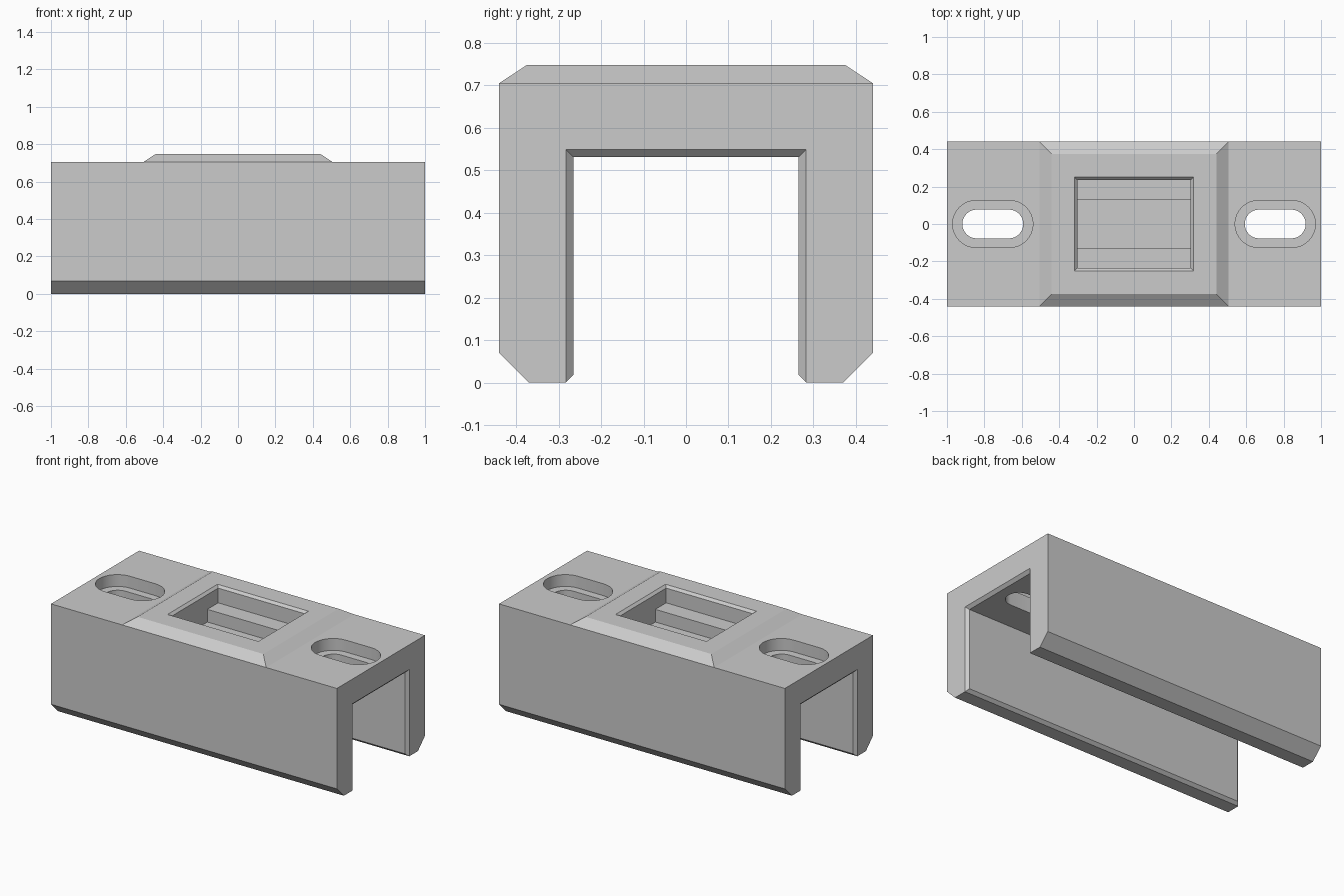
import bpy
import bmesh
import math

cube = bpy.data.objects.get("Cube")
if cube:
    bpy.data.objects.remove(cube, do_unlink=True)

grey = bpy.data.materials.new("plain_grey")
grey.use_nodes = True
COLOUR = (0.6, 0.6, 0.6, 1)
grey.diffuse_color = COLOUR
grey.node_tree.nodes["Principled BSDF"].inputs["Base Color"].default_value = COLOUR


def loft(name, rings):
    """Closed solid through matching rings of points."""
    bm = bmesh.new()
    loops = [[bm.verts.new(p) for p in ring] for ring in rings]
    n = len(loops[0])
    for a, b in zip(loops, loops[1:]):
        for i in range(n):
            j = (i + 1) % n
            bm.faces.new((a[i], a[j], b[j], b[i]))
    bm.faces.new(loops[0])
    bm.faces.new(loops[-1])
    bmesh.ops.recalc_face_normals(bm, faces=bm.faces[:])
    mesh = bpy.data.meshes.new(name)
    bm.to_mesh(mesh)
    bm.free()
    mesh.materials.append(grey)
    obj = bpy.data.objects.new(name, mesh)
    bpy.context.collection.objects.link(obj)
    return obj


def rect(x, y, z):
    return [(-x, -y, z), (x, -y, z), (x, y, z), (-x, y, z)]


def stadium(cx, half, r, z, steps=16):
    """Slot outline, long in x, with round ends."""
    pts = []
    for side in (1, -1):
        for i in range(steps + 1):
            a = math.pi * (i / steps - 0.5)
            pts.append((cx + side * (half - r + r * math.cos(a)),
                        side * r * math.sin(a), z))
    return pts


def combine(target, tool, operation):
    mod = target.modifiers.new(tool.name, 'BOOLEAN')
    mod.operation = operation
    mod.solver = 'EXACT'
    mod.object = tool
    bpy.context.view_layer.objects.active = target
    bpy.ops.object.modifier_apply(modifier=mod.name)
    bpy.data.objects.remove(tool, do_unlink=True)


# Outer block with chamfered lower edges
W, TOP, CH = 0.44, 0.705, 0.07
outline = [(-W, CH), (-W + CH, 0), (W - CH, 0), (W, CH), (W, TOP), (-W, TOP)]
body = loft("channel_bracket", [[(x, y, z) for y, z in outline] for x in (-1, 1)])

# Raised pad with sloping sides
PAD = 0.748
pad = loft("raised_pad", [rect(0.505, W, 0.6), rect(0.505, W, TOP),
                          rect(0.44, 0.375, PAD)])
combine(body, pad, 'UNION')

# Open channel underneath, flared at both ends and along the bottom
C, HALF, ROOF = 0.018, 0.265, 0.531


def channel_ring(x, d):
    right = [(HALF + 3 * C, -2 * C), (HALF + d, C - d), (HALF + d, ROOF + d)]
    left = [(-y, z) for y, z in reversed(right)]
    return [(x, y, z) for y, z in right + left]


channel = loft("channel_cutter", [
    channel_ring(-1 - C, 2 * C), channel_ring(-1 + C, 0),
    channel_ring(1 - C, 0), channel_ring(1 + C, 2 * C)])
combine(body, channel, 'DIFFERENCE')

# Pocket with a bevelled rim and a deeper central groove
RIM = 0.015
SHELF = 0.64
pocket = loft("pocket_cutter", [
    rect(0.303, 0.235, SHELF), rect(0.303, 0.235, PAD - RIM),
    rect(0.303 + 2 * RIM, 0.235 + 2 * RIM, PAD + RIM)])
combine(body, pocket, 'DIFFERENCE')
groove = loft("groove_cutter", [rect(0.303, 0.127, 0.56), rect(0.303, 0.127, 0.7)])
combine(body, groove, 'DIFFERENCE')

# Counterbored mounting slots at both ends
for cx in (-0.755, 0.755):
    bore = loft("counterbore_cutter", [stadium(cx, 0.215, 0.126, z) for z in (0.63, 0.8)])
    combine(body, bore, 'DIFFERENCE')
    slot = loft("slot_cutter", [stadium(cx, 0.163, 0.077, z) for z in (0.45, 0.7)])
    combine(body, slot, 'DIFFERENCE')

# Smooth the round slot ends, keep all other edges sharp
bpy.ops.object.select_all(action='DESELECT')
body.select_set(True)
bpy.context.view_layer.objects.active = body
bpy.ops.object.shade_smooth_by_angle(angle=math.radians(25))
